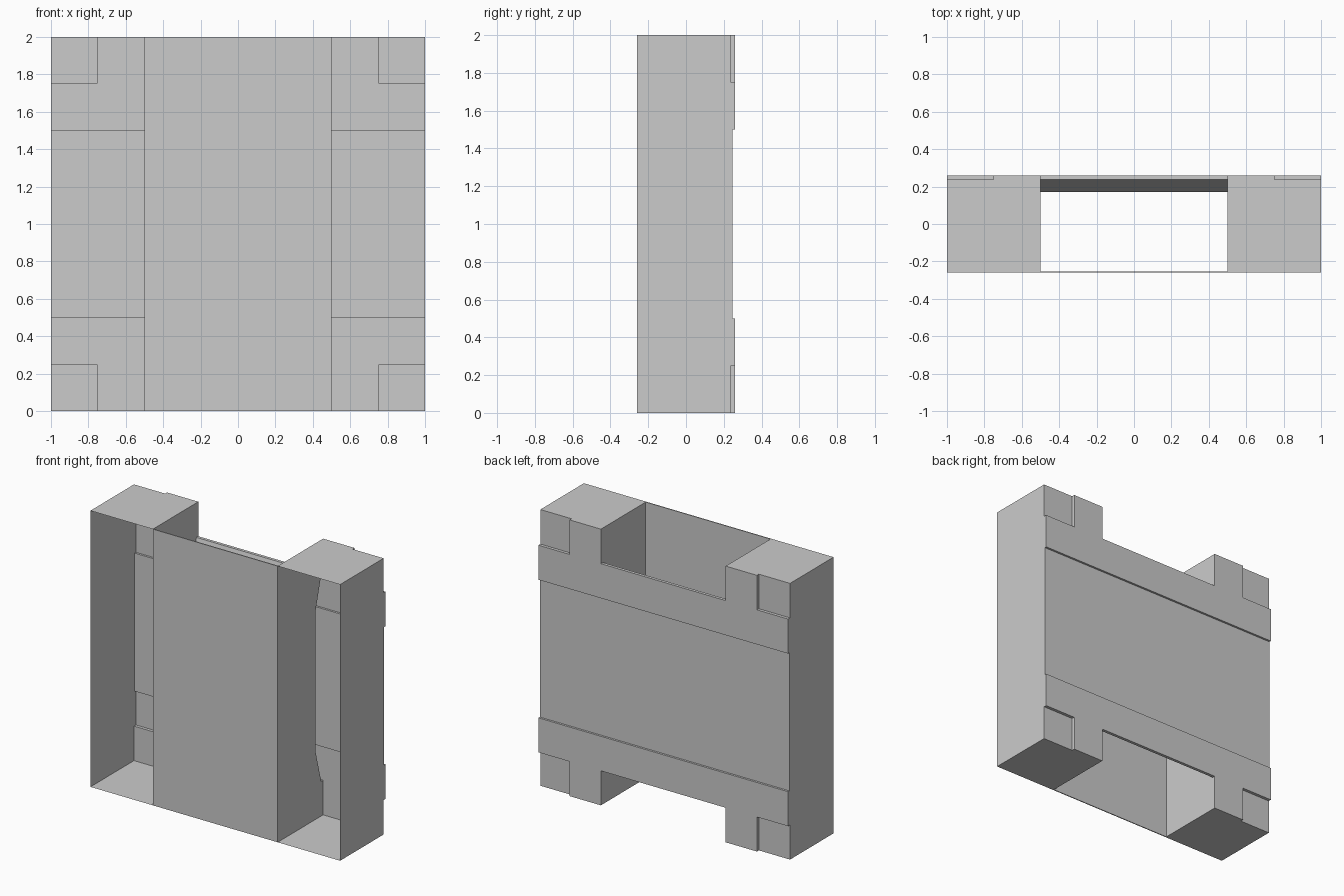
import bpy, bmesh

if "Cube" in bpy.data.objects:
    bpy.data.objects.remove(bpy.data.objects["Cube"])

F, B = -0.26, 0.26            # front and back planes
MID, CORNER, INNER = 0.245, 0.238, 0.17


def sheet(bm, pts):
    bm.faces.new([bm.verts.new(p) for p in pts])


def strip(bm, profile, x0, x1, closed=False):
    """Sweep a (y, z) profile across x as a surface."""
    n = len(profile)
    for i in range(n if closed else n - 1):
        (y0, z0), (y1, z1) = profile[i], profile[(i + 1) % n]
        sheet(bm, [(x0, y0, z0), (x0, y1, z1), (x1, y1, z1), (x1, y0, z0)])


def finish(name, bm, mirror=False):
    bmesh.ops.remove_doubles(bm, verts=bm.verts, dist=1e-5)
    bmesh.ops.recalc_face_normals(bm, faces=bm.faces)
    me = bpy.data.meshes.new(name)
    bm.to_mesh(me)
    bm.free()
    ob = bpy.data.objects.new(name, me)
    bpy.context.collection.objects.link(ob)
    if mirror:
        m = ob.modifiers.new("Mirror", "MIRROR")
        m.use_mirror_merge = False
    return ob


def symmetric(half):
    """Complete a bottom-half (y, z) profile about z = 1."""
    return half + [(y, 2 - z) for y, z in reversed(half)]


outer = symmetric([(CORNER, 0), (CORNER, .25), (B, .25), (B, .5), (MID, .5)])
inset = symmetric([(B, 0), (B, .25), (B, .5), (MID, .5)])
rear = symmetric([(CORNER, .25), (B, .25), (B, .5), (MID, .5)])
liner = symmetric([(CORNER, .25), (INNER, .5)])

# Side channels: hollow, open at the front, stepped at the back
bm = bmesh.new()
strip(bm, outer, .75, 1)
strip(bm, inset, .5, .75)
sheet(bm, [(1, F, 0)] + [(1, y, z) for y, z in outer] + [(1, F, 2)])
wall = symmetric([(B, 0), (B, .25), (CORNER, .25), (INNER, .5)])
sheet(bm, [(.5, F, 0)] + [(.5, y, z) for y, z in wall] + [(.5, F, 2)])
for z in (0, 2):
    sheet(bm, [(.5, F, z), (1, F, z), (1, CORNER, z), (.75, CORNER, z),
               (.75, B, z), (.5, B, z)])
for z0, z1 in ((0, .25), (1.75, 2)):
    sheet(bm, [(.75, CORNER, z0), (.75, B, z0), (.75, B, z1), (.75, CORNER, z1)])
finish("side_channel", bm, mirror=True)

# Rear panel between the channels, with a sloped inner lining
bm = bmesh.new()
strip(bm, rear + liner[::-1][1:-1], -.5, .5, closed=True)
finish("rear_panel", bm)

# Thin front panel
bm = bmesh.new()
strip(bm, [(F, 0), (F, 2), (F + .007, 2), (F + .007, 0)], -.5, .5, closed=True)
finish("front_panel", bm)
